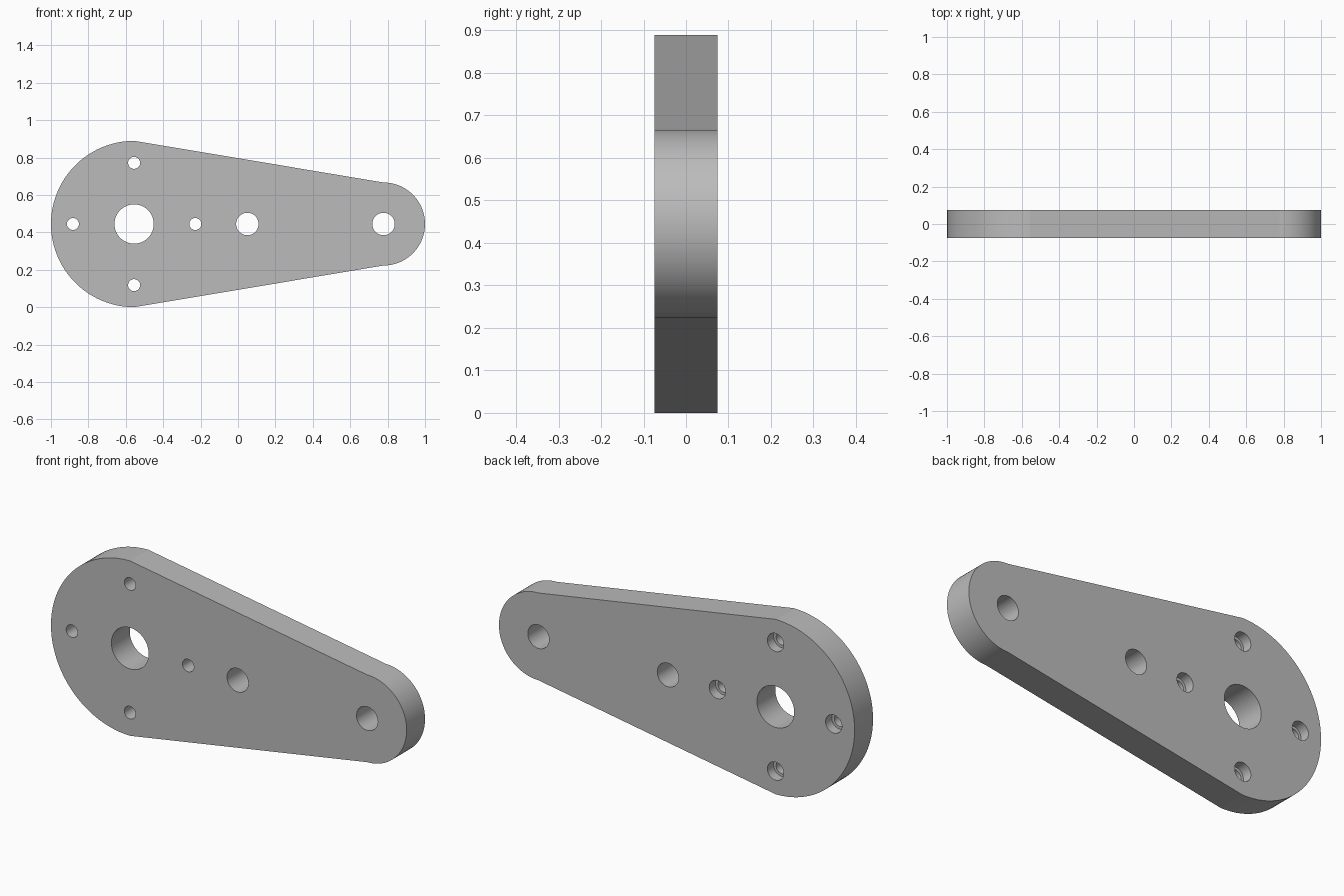
import bpy
import bmesh
from math import pi, sin, cos
from mathutils import Matrix

cube = bpy.data.objects.get("Cube")
if cube:
    bpy.data.objects.remove(cube, do_unlink=True)

THICK = 0.148
BIG_R, SMALL_R = 0.4445, 0.222
MID_Z = BIG_R
BIG_X, SMALL_X = -1 + BIG_R, 1 - SMALL_R
BOLT_CIRCLE = 0.327
BORE_DEPTH = 0.05

grey = bpy.data.materials.new("plain_grey")
grey.use_nodes = True
grey.diffuse_color = (0.5, 0.5, 0.5, 1)
grey.node_tree.nodes["Principled BSDF"].inputs["Base Color"].default_value = (0.5, 0.5, 0.5, 1)


def add_object(name, bm):
    bmesh.ops.recalc_face_normals(bm, faces=bm.faces)
    mesh = bpy.data.meshes.new(name)
    bm.to_mesh(mesh)
    bm.free()
    mesh.materials.append(grey)
    obj = bpy.data.objects.new(name, mesh)
    bpy.context.collection.objects.link(obj)
    return obj


def half_circle(cx, radius, start, steps=48):
    angles = [start + pi * i / steps for i in range(steps + 1)]
    return [(cx + radius * cos(a), MID_Z + radius * sin(a)) for a in angles]


def add_hole(bm, x, z, radius, y=0, depth=1):
    place = Matrix.Translation((x, y, z)) @ Matrix.Rotation(pi / 2, 4, "X")
    bmesh.ops.create_cone(bm, cap_ends=True, segments=48, radius1=radius,
                          radius2=radius, depth=depth, matrix=place)


# Tapered plate: a large and a small half circle joined by straight edges
bm = bmesh.new()
outline = half_circle(BIG_X, BIG_R, pi / 2) + half_circle(SMALL_X, SMALL_R, -pi / 2)
face = bm.faces.new([bm.verts.new((x, -THICK / 2, z)) for x, z in outline])
extruded = bmesh.ops.extrude_face_region(bm, geom=[face])["geom"]
bmesh.ops.translate(bm, vec=(0, THICK, 0),
                    verts=[v for v in extruded if isinstance(v, bmesh.types.BMVert)])
plate = add_object("lever_plate", bm)

# Through holes: hub, middle and tip, then four screw holes around the hub
through, bores = bmesh.new(), bmesh.new()
for x, radius in ((BIG_X, 0.105), (0.05, 0.06), (SMALL_X, 0.06)):
    add_hole(through, x, MID_Z, radius)
for i in range(4):
    x = BIG_X + BOLT_CIRCLE * cos(i * pi / 2)
    z = MID_Z + BOLT_CIRCLE * sin(i * pi / 2)
    add_hole(through, x, z, 0.032)
    # Counterbore sunk into the back face
    add_hole(bores, x, z, 0.046, y=THICK / 2, depth=2 * BORE_DEPTH)

# Cut the holes, then drop the cutters
bpy.context.view_layer.objects.active = plate
plate.select_set(True)
for name, cut in (("hole_cutter", through), ("counterbore_cutter", bores)):
    cutter = add_object(name, cut)
    cutter.hide_render = True
    mod = plate.modifiers.new(name, "BOOLEAN")
    mod.operation = "DIFFERENCE"
    mod.solver = "EXACT"
    mod.object = cutter
    bpy.ops.object.modifier_apply(modifier=mod.name)
    bpy.data.objects.remove(cutter, do_unlink=True)

bpy.ops.object.shade_smooth_by_angle(angle=pi / 6)
# The straight edges meet the arcs at a slight corner, so keep those sharp
for edge in plate.data.edges:
    ends = [plate.data.vertices[i].co for i in edge.vertices]
    on_corner = all(min(abs(v.x - BIG_X) + abs(abs(v.z - MID_Z) - BIG_R),
                        abs(v.x - SMALL_X) + abs(abs(v.z - MID_Z) - SMALL_R)) < 0.001
                    for v in ends)
    if on_corner:
        edge.use_edge_sharp = True
